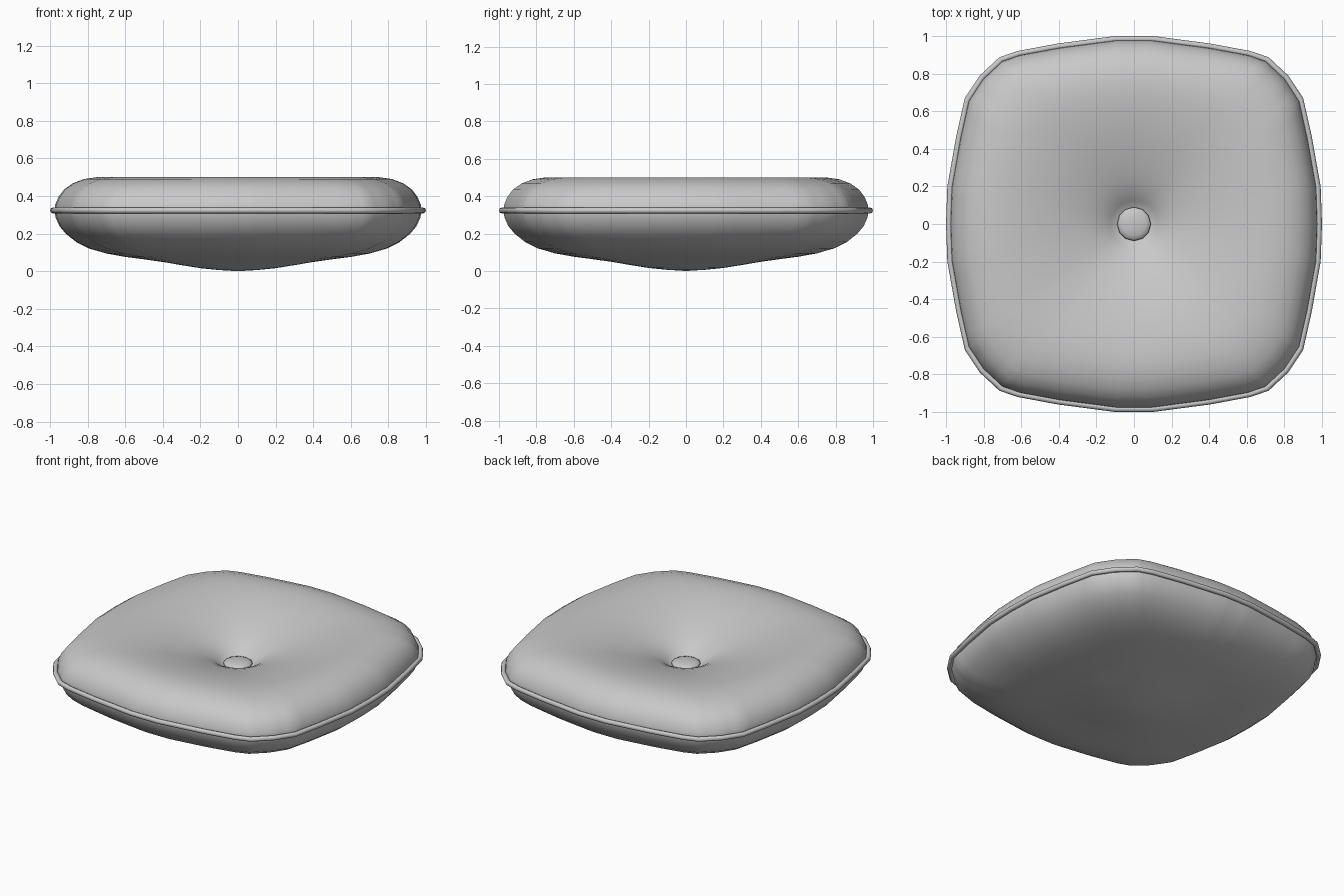
import bpy, bmesh, math

if "Cube" in bpy.data.objects:
    bpy.data.objects.remove(bpy.data.objects["Cube"])

# one fabric colour for all parts
mat = bpy.data.materials.new("grey fabric")
mat.diffuse_color = (0.58, 0.58, 0.58, 1)
mat.use_nodes = True
mat.node_tree.nodes["Principled BSDF"].inputs["Base Color"].default_value = mat.diffuse_color

# outer outline, one quarter, mirrored to a closed loop
Q = [(1, 0), (.993, .2), (.945, .47), (.90, .67), (.82, .79),
     (.716, .887), (.62, .92), (.405, .96), (.1, 1), (0, 1)]
half = Q + [(-x, y) for x, y in reversed(Q[:-1])]
OUTLINE = half + [(x, -y) for x, y in reversed(half[1:-1])]


def grown(points, d):
    """Move the outline inwards by d."""
    return [(x * (1 - d / math.hypot(x, y)), y * (1 - d / math.hypot(x, y))) for x, y in points]


def finish(name, bm):
    bmesh.ops.recalc_face_normals(bm, faces=bm.faces)
    me = bpy.data.meshes.new(name)
    bm.to_mesh(me)
    bm.free()
    for p in me.polygons:
        p.use_smooth = True
    me.materials.append(mat)
    ob = bpy.data.objects.new(name, me)
    bpy.context.collection.objects.link(ob)
    return ob


def bridge(bm, a, b):
    n = len(a)
    for i in range(n):
        j = (i + 1) % n
        bm.faces.new((a[i], a[j], b[j], b[i]))


# cushion body: rings scaled from the outline, round near the middle
PROFILE = [(.05, .292), (.09, .30), (.125, .328), (.17, .358), (.23, .386), (.3, .412),
           (.4, .444), (.5, .47), (.6, .489), (.68, .498), (.75, .50), (.82, .49),
           (.88, .467), (.925, .435), (.955, .395), (.972, .355), (.977, .323),
           (.97, .285), (.95, .24), (.915, .198), (.86, .155), (.79, .12), (.7, .094),
           (.6, .076), (.5, .063), (.4, .049), (.3, .032), (.2, .016), (.1, .006)]
fine = []
for i, (x, y) in enumerate(OUTLINE):
    u, v = OUTLINE[(i + 1) % len(OUTLINE)]
    fine += [(x + (u - x) * k / 3, y + (v - y) * k / 3) for k in range(3)]
bm = bmesh.new()
rings = []
for t, z in PROFILE:
    ring = []
    for x, y in fine:
        R = math.hypot(x, y)
        r = t * (1 + (R - 1) * min(1, t / .9) ** 1.5)
        ring.append(bm.verts.new((r * x / R, r * y / R, z)))
    rings.append(ring)
for a, b in zip(rings, rings[1:]):
    bridge(bm, a, b)
for ring, z in ((rings[0], .29), (rings[-1], .004)):
    c = bm.verts.new((0, 0, z if z > .1 else 0))
    for i in range(len(ring)):
        bm.faces.new((ring[i], ring[(i + 1) % len(ring)], c))
finish("cushion", bm)

# piping along the seam
bm = bmesh.new()
loops = []
N, RAD = 8, .016
for k in range(N):
    a = 2 * math.pi * k / N
    pts = grown(OUTLINE, RAD - RAD * math.cos(a))
    loops.append([bm.verts.new((x, y, .323 + RAD * math.sin(a))) for x, y in pts])
for k in range(N):
    bridge(bm, loops[k], loops[(k + 1) % N])
finish("seam_piping", bm)

# flattened button in the dimple
bm = bmesh.new()
bmesh.ops.create_uvsphere(bm, u_segments=12, v_segments=8, radius=1)
bmesh.ops.scale(bm, vec=(.09, .09, .022), verts=bm.verts)
bmesh.ops.translate(bm, vec=(0, 0, .311), verts=bm.verts)
finish("button", bm)
